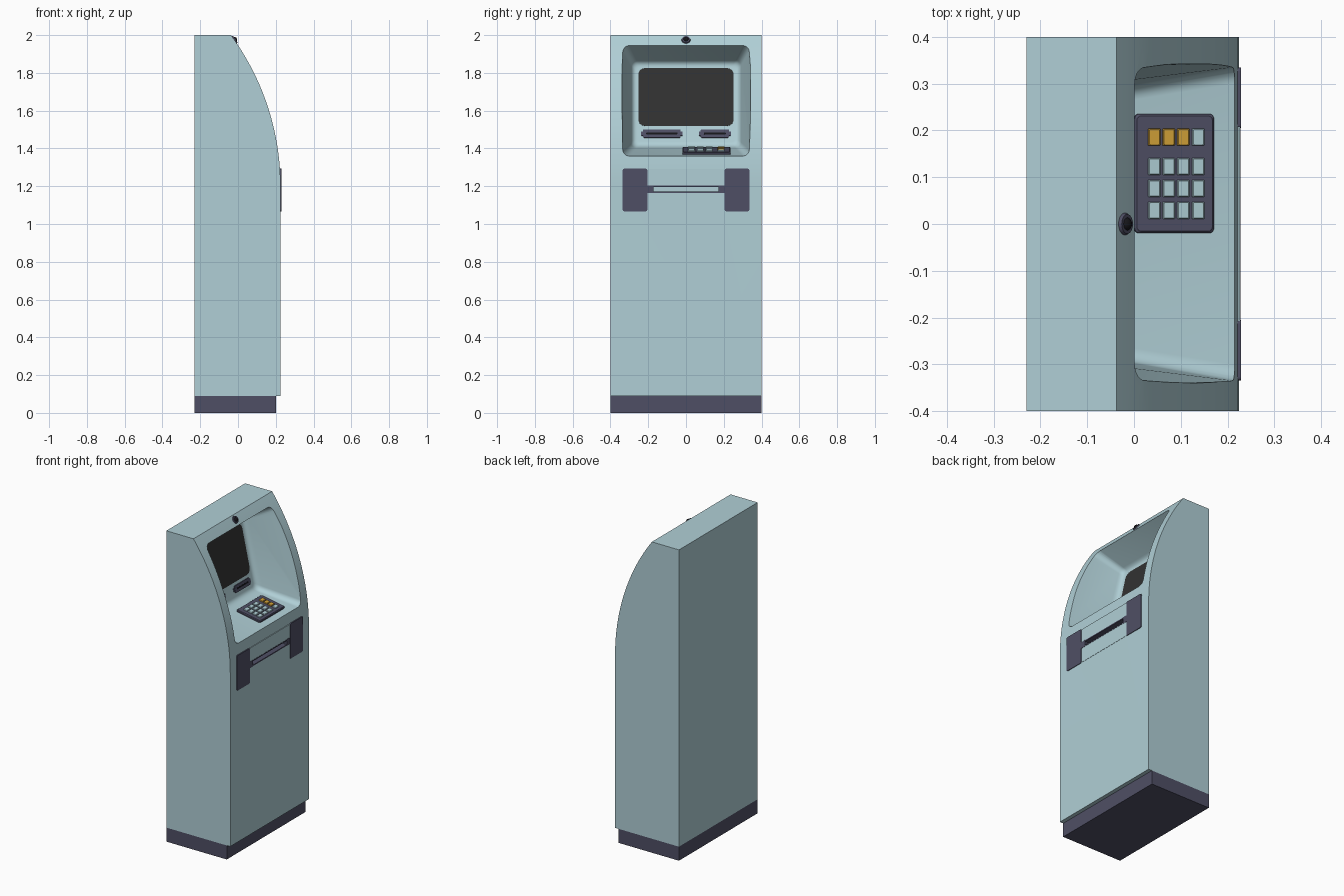
import bpy, bmesh, math
from mathutils import Vector, Matrix

if "Cube" in bpy.data.objects:
    bpy.data.objects.remove(bpy.data.objects["Cube"])


def material(name, r, g, b):
    m = bpy.data.materials.new(name)
    lin = [((c / 255 + 0.055) / 1.055) ** 2.4 for c in (r, g, b)]
    m.diffuse_color = (*lin, 1)
    m.use_nodes = True
    m.node_tree.nodes["Principled BSDF"].inputs["Base Color"].default_value = m.diffuse_color
    return m


PALE = material("pale_blue", 176, 207, 214)
SLATE = material("dark_slate", 79, 79, 101)
SCREEN = material("screen_charcoal", 49, 49, 49)
AMBER = material("amber", 210, 162, 56)
BLACK = material("black", 22, 22, 26)


def make(name, bm, mat, matrix=Matrix()):
    bmesh.ops.recalc_face_normals(bm, faces=bm.faces)
    me = bpy.data.meshes.new(name)
    bm.to_mesh(me)
    bm.free()
    me.transform(matrix)
    me.materials.append(mat)
    ob = bpy.data.objects.new(name, me)
    bpy.context.collection.objects.link(ob)
    return ob


def activate(ob):
    bpy.ops.object.select_all(action='DESELECT')
    ob.select_set(True)
    bpy.context.view_layer.objects.active = ob


def smooth(ob):
    activate(ob)
    bpy.ops.object.shade_smooth_by_angle(angle=math.radians(30))


def cut(ob, cutter):
    mod = ob.modifiers.new("cut", 'BOOLEAN')
    mod.operation, mod.solver, mod.object = 'DIFFERENCE', 'EXACT', cutter
    activate(ob)
    bpy.ops.object.modifier_apply(modifier=mod.name)


def loft(rings):
    """Closed solid through rings of equal point count."""
    bm = bmesh.new()
    vs = [[bm.verts.new(p) for p in ring] for ring in rings]
    n = len(vs[0])
    for a, b in zip(vs, vs[1:]):
        for i in range(n):
            bm.faces.new((a[i], a[(i + 1) % n], b[(i + 1) % n], b[i]))
    bm.faces.new(vs[0])
    bm.faces.new(vs[-1])
    return bm


def rounded(cx, cy, w, h, r, seg=6):
    """Rounded rectangle outline as 2D points."""
    pts = []
    for k, (sx, sy) in enumerate(((1, 1), (-1, 1), (-1, -1), (1, -1))):
        for i in range(seg + 1):
            a = math.pi / 2 * (k + i / seg)
            pts.append((cx + sx * (w / 2 - r) + r * math.cos(a),
                        cy + sy * (h / 2 - r) + r * math.sin(a)))
    return pts


def frame(origin, normal):
    """Local x = world y, local z = surface normal."""
    n = Vector(normal).normalized()
    x = Vector((0, 1, 0))
    m = Matrix((x, n.cross(x), n)).transposed().to_4x4()
    m.translation = origin
    return m


def plate(name, fr, cx, cy, w, h, t, mat, r=0.004, sink=0.004, chamfer=0.0):
    outline = rounded(cx, cy, w, h, r, 4)
    top = rounded(cx, cy, w - 2 * chamfer, h - 2 * chamfer, r, 4)
    rings = [[(*p, -sink) for p in outline], [(*p, t - chamfer) for p in outline]]
    if chamfer:
        rings.append([(*p, t) for p in top])
    return make(name, loft(rings), mat, fr)


def box(name, x0, x1, y0, y1, z0, z1, mat):
    bm = bmesh.new()
    bmesh.ops.create_cube(bm, size=1)
    m = Matrix.Translation(((x0 + x1) / 2, (y0 + y1) / 2, (z0 + z1) / 2))
    return make(name, bm, mat, m @ Matrix.Diagonal((x1 - x0, y1 - y0, z1 - z0, 1)))


# Cabinet: side profile with a curved upper front
R = 1.352
FRONT = 0.225


def front_x(z):
    return FRONT - R + math.sqrt(R * R - max(z - 1.2, 0) ** 2)


profile = [(-0.23, 2.0), (-0.23, 0.09), (FRONT, 0.09)]
profile += [(front_x(z), z) for z in (1.2 + 0.8 * i / 28 for i in range(29))]
body = make("cabinet", loft([[(x, y, z) for x, z in profile] for y in (-0.4, 0.4)]), PALE)
box("plinth", -0.23, 0.2, -0.4, 0.4, 0, 0.09, SLATE)


# Console recess: tapered opening with a filleted, leaning back wall
def wall_x(z):
    return -0.09 - 0.22 * (z - 1.52)


outer = [Vector((front_x(z), y, z)) for y, z in rounded(0, 1.652, 0.67, 0.585, 0.035)]
inner = [Vector((wall_x(z), y, z)) for y, z in rounded(0, 1.632, 0.57, 0.445, 0.03)]
inset = [Vector((wall_x(z), y, z)) for y, z in rounded(0, 1.632, 0.52, 0.395, 0.02)]
rings = []
for i in range(7):
    t = i / 6
    rings.append([a * (1 - t) ** 2 + b * 2 * t * (1 - t) + b.lerp(o, 0.15) * t * t
                  for a, b, o in zip(inset, inner, outer)])
rings.append([b.lerp(o, 1.4) for b, o in zip(inner, outer)])
recess = make("recess_cutter", loft(rings), PALE)
cut(body, recess)

# Cash dispenser: raised panel, slot, side blocks
panel = box("dispenser_panel", 0.2, 0.2265, -0.3, 0.3, 1.07, 1.29, PALE)
slot = box("slot_cutter", 0.185, 0.3, -0.175, 0.175, 1.168, 1.2, PALE)
cut(body, slot)
cut(panel, slot)
for c in (recess, slot):
    bpy.data.objects.remove(c)
smooth(body)
face = frame((FRONT, 0, 0), (1, 0, 0))
for s, side in ((-1, "left"), (1, "right")):
    plate(side + "_dispenser_block", face, s * 0.27, 1.18, 0.13, 0.225, 0.004, SLATE, 0.008, 0.02)
    plate(side + "_slot_tab", face, s * 0.19, 1.184, 0.036, 0.042, 0.003, SLATE, 0.002, 0.02)
for z, part in ((1.2, "upper"), (1.168, "lower")):
    plate(part + "_slot_lip", face, 0, z, 0.35, 0.007, 0.003, SLATE, 0.001, 0.03)

# Screen and card slots on the back wall
WALL_N = (1, 0, 0.22)
plate("screen", frame((wall_x(1.672), 0, 1.672), WALL_N), 0, 0, 0.505, 0.313, 0.003, SCREEN, 0.035)
slots = frame((wall_x(1.478), 0, 1.478), WALL_N)
for name, cy, w in (("receipt_slot", -0.128, 0.2), ("card_slot", 0.153, 0.15)):
    plate(name + "_plate", slots, cy, 0, w, 0.044, 0.006, SLATE, 0.005)
    plate(name + "_ends", slots, cy, 0, w + 0.02, 0.024, 0.005, SLATE, 0.004)
    plate(name + "_gap", slots, cy, 0, w - 0.035, 0.009, 0.007, BLACK, 0.002)

# Keypad on the sloping floor
SLOPE = 0.175
pad = frame((0.085, 0, 1.384), (SLOPE, 0, 1))
plate("keypad", pad, 0.108, 0, 0.255, 0.172, 0.011, SLATE, 0.01, 0.01, 0.004)
for i, x in enumerate((0.041, 0.072, 0.103, 0.135)):
    for j, y in enumerate((0.029, 0.076, 0.123, 0.186)):
        mat = AMBER if j == 3 and i < 3 else PALE
        plate(f"key_{i}_{j}", pad, y, (0.085 - x) * 1.015, 0.037, 0.026, 0.017, mat, 0.002, 0, 0.002)

# Camera above the recess
cam = frame((front_x(1.975), 0, 1.975), (0.82, 0, 0.573))
bm = bmesh.new()
bmesh.ops.create_cone(bm, cap_ends=True, segments=32, radius1=0.026, radius2=0.021, depth=0.012)
smooth(make("camera_ring", bm, SLATE, cam))
bm = bmesh.new()
bmesh.ops.create_uvsphere(bm, u_segments=24, v_segments=12, radius=0.015)
smooth(make("camera_lens", bm, BLACK, cam))
